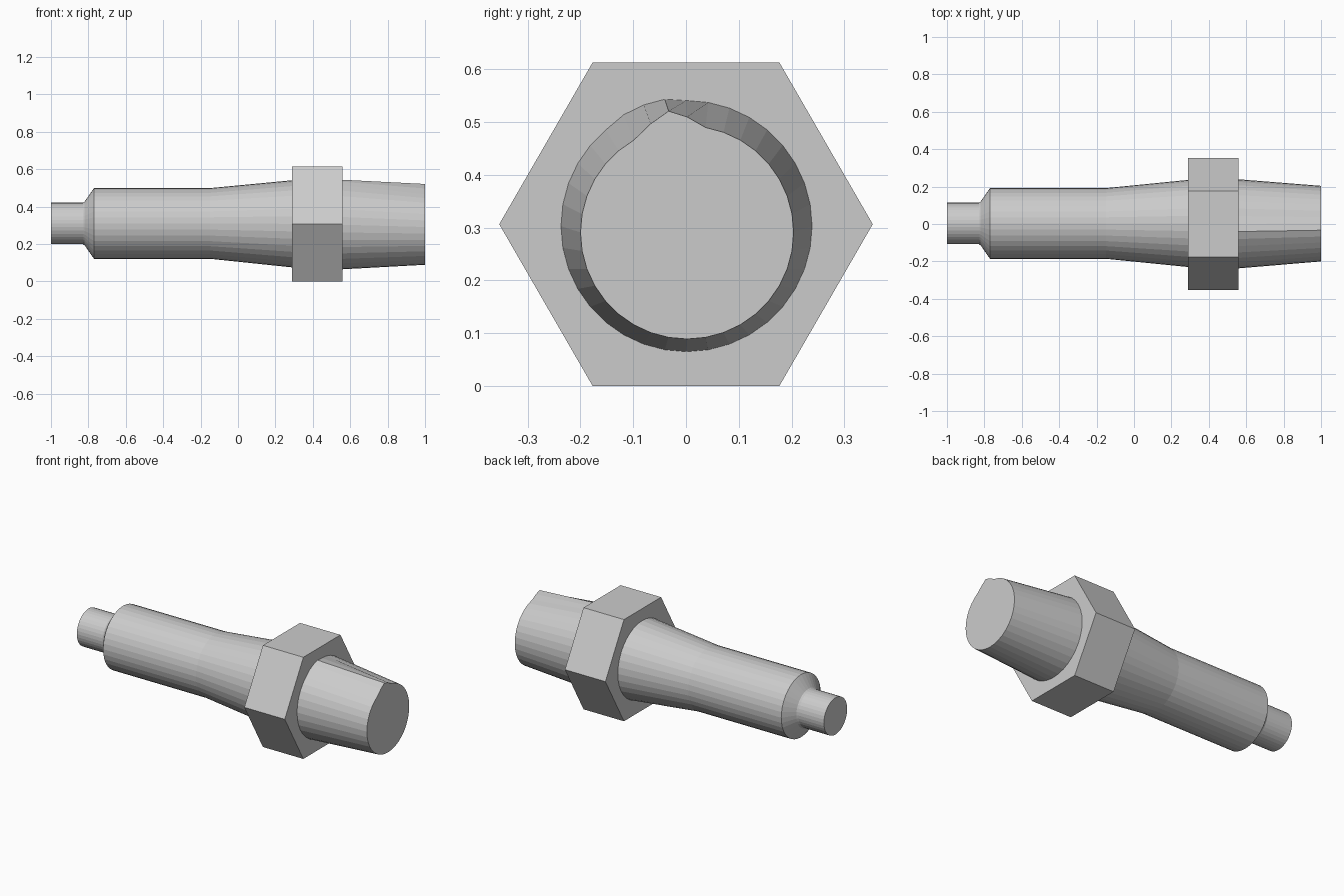
import bpy, bmesh
from math import cos, sin, pi

if "Cube" in bpy.data.objects:
    bpy.data.objects.remove(bpy.data.objects["Cube"])


def loft(name, rings):
    """Skin closed rings of (x, y, z) points and cap both ends."""
    bm = bmesh.new()
    loops = [[bm.verts.new(p) for p in ring] for ring in rings]
    for a, b in zip(loops, loops[1:]):
        n = len(a)
        for i in range(n):
            j = (i + 1) % n
            bm.faces.new((a[i], a[j], b[j], b[i]))
    bm.faces.new(loops[0])
    bm.faces.new(loops[-1])
    bmesh.ops.recalc_face_normals(bm, faces=bm.faces)
    mesh = bpy.data.meshes.new(name)
    bm.to_mesh(mesh)
    bm.free()
    obj = bpy.data.objects.new(name, mesh)
    bpy.context.collection.objects.link(obj)
    return obj


def ring(x, radius, cz, cy=0.0, sides=36, lifts=None):
    """Ring around the x axis; lifts raises single points, keyed by index."""
    lifts = lifts or {}
    pts = []
    for i in range(sides):
        a = 2 * pi * i / sides
        pts.append((x, cy + radius * cos(a), cz + radius * sin(a) + lifts.get(i, 0)))
    return pts


# Stepped shank: narrow tip, chamfered shoulder, straight barrel, flare to the nut
shank_profile = [(-1.0, 0.111, 0.31), (-0.83, 0.111, 0.31), (-0.82, 0.117, 0.31),
                 (-0.77, 0.189, 0.31), (-0.15, 0.189, 0.31), (0.29, 0.233, 0.308)]
loft("shank", [ring(x, r, cz, 0.003) for x, r, cz in shank_profile])

# Hexagonal nut with flats at top and bottom
loft("hex_nut", [ring(x, 0.354, 0.3066, sides=6) for x in (0.29, 0.56)])

# Tapered end with a raised ridge along the top
loft("tapered_end", [
    ring(0.56, 0.238, 0.303, 0.001, lifts={10: 0.006, 11: 0.006, 12: 0.005}),
    ring(1.0, 0.202, 0.291, 0.002, lifts={9: 0.017, 10: 0.031, 11: 0.016}),
])
